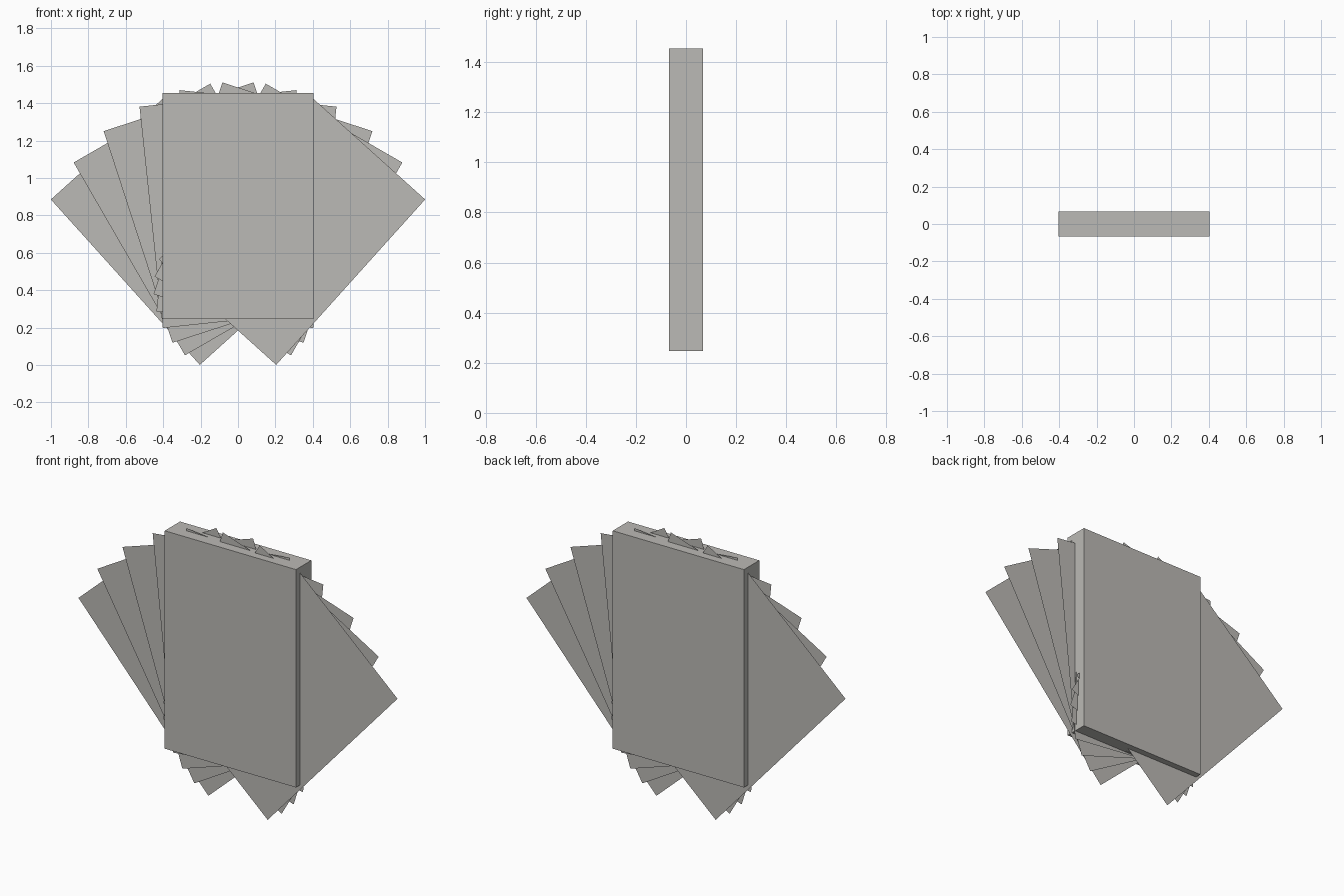
import bpy
from math import radians
from mathutils import Matrix, Vector

cube = bpy.data.objects.get("Cube")
if cube:
    bpy.data.objects.remove(cube, do_unlink=True)

# Single warm grey for the whole model
COLOUR = (0.5, 0.49, 0.465, 1.0)
grey = bpy.data.materials.new("warm_grey")
grey.use_nodes = True
grey.diffuse_color = COLOUR
bsdf = next(n for n in grey.node_tree.nodes if n.type == 'BSDF_PRINCIPLED')
bsdf.inputs["Base Color"].default_value = COLOUR

# Card box
BOTTOM, TOP = 0.247, 1.455
bpy.ops.mesh.primitive_cube_add(size=1, location=(0, 0, (BOTTOM + TOP) / 2))
box = bpy.context.object
box.name = "card_box"
box.data.transform(Matrix.Diagonal((0.805, 0.134, TOP - BOTTOM, 1)))
box.data.materials.append(grey)

# Fan of paper-thin cards turning about a shared pivot, back to front
PIVOT = Vector((0, 0, 0.404))
CARD_WIDTH, CARD_HEIGHT, CARD_RISE = 0.843, 1.19, 0.432
COUNT, STEP, GAP = 8, 12, 0.009

for i in range(COUNT):
    k = (COUNT - 1) / 2 - i
    bpy.ops.mesh.primitive_plane_add(size=1, location=PIVOT + Vector((0, k * GAP, 0)))
    card = bpy.context.object
    card.name = f"fan_card_{i + 1}"
    card.data.transform(
        Matrix.Translation((0, 0, CARD_RISE))
        @ Matrix.Rotation(radians(90), 4, 'X')
        @ Matrix.Diagonal((CARD_WIDTH, CARD_HEIGHT, 1, 1)))
    card.rotation_euler.y = -radians(k * STEP)
    card.data.materials.append(grey)
